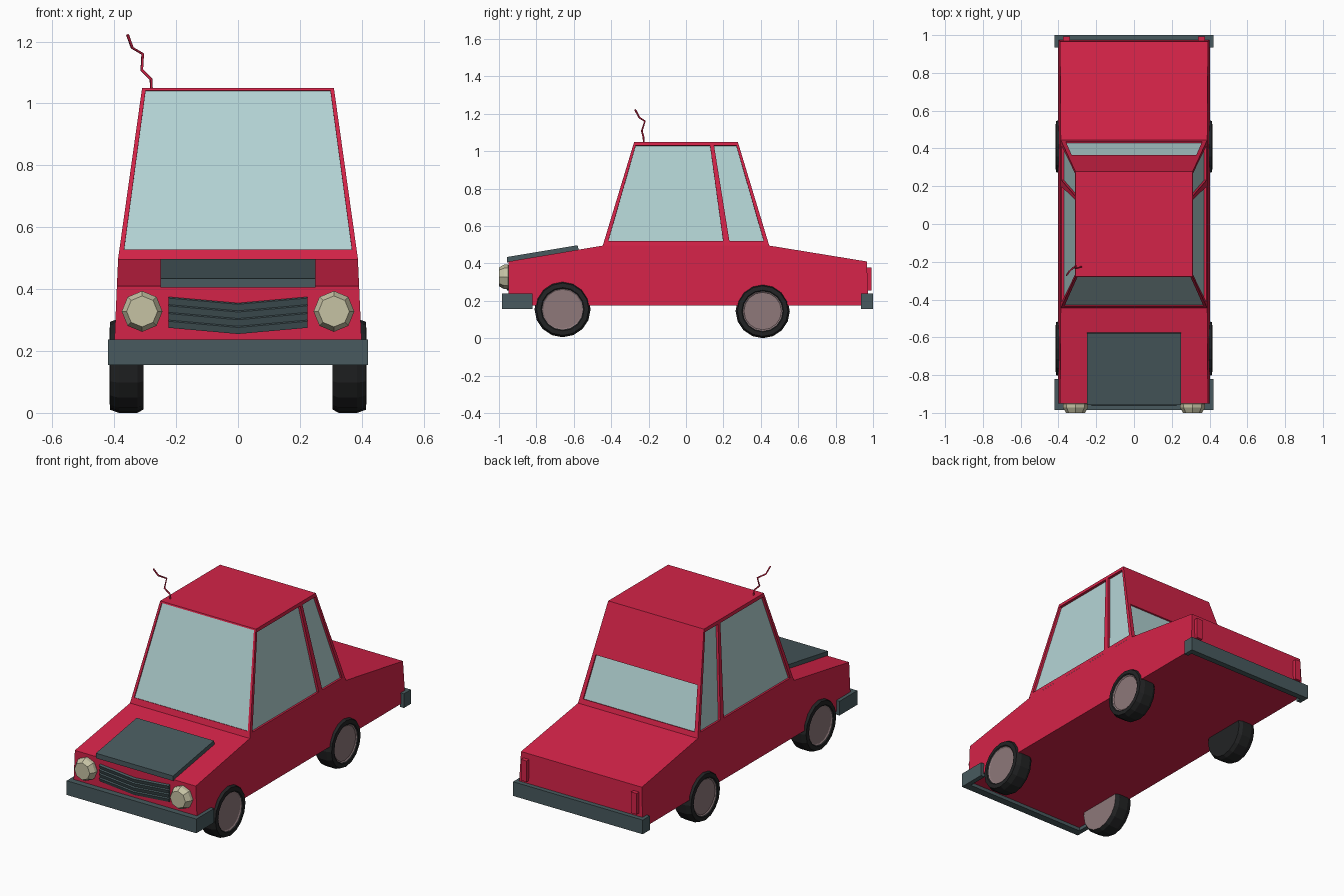
import bpy, bmesh, math
from mathutils import Vector, Matrix

if "Cube" in bpy.data.objects:
    bpy.data.objects.remove(bpy.data.objects["Cube"])


def material(name, r, g, b):
    lin = [((c / 255 + 0.055) / 1.055) ** 2.4 for c in (r, g, b)]
    m = bpy.data.materials.new(name)
    m.diffuse_color = (*lin, 1)
    m.use_nodes = True
    m.node_tree.nodes["Principled BSDF"].inputs["Base Color"].default_value = m.diffuse_color
    return m


RED = material("red paint", 212, 35, 72)
GREY = material("slate grey", 72, 90, 94)
GLASS = material("pale glass", 180, 212, 213)
BLACK = material("tyre black", 34, 35, 36)
HUB = material("dusty hub", 142, 120, 122)
LAMP = material("cream lamp", 198, 194, 164)


def finish(name, bm, mats, loc=(0, 0, 0)):
    me = bpy.data.meshes.new(name)
    bm.to_mesh(me)
    bm.free()
    for m in mats:
        me.materials.append(m)
    ob = bpy.data.objects.new(name, me)
    ob.location = loc
    bpy.context.collection.objects.link(ob)
    return ob


def loft(name, sections, mat):
    """Join equal-sized point loops and cap both ends."""
    bm = bmesh.new()
    rows = [[bm.verts.new(p) for p in s] for s in sections]
    n = len(rows[0])
    for a, b in zip(rows, rows[1:]):
        for i in range(n):
            j = (i + 1) % n
            bm.faces.new((a[i], a[j], b[j], b[i]))
    bm.faces.new(rows[0])
    bm.faces.new(rows[-1])
    bmesh.ops.recalc_face_normals(bm, faces=bm.faces)
    return finish(name, bm, [mat])


def lathe(name, profile, seg_mats, mats, sides, rot, loc):
    """Spin (radius, height) points around z, then turn the axis."""
    bm = bmesh.new()
    rows = []
    for r, h in profile:
        if r == 0:
            rows.append([bm.verts.new((0, 0, h))] * sides)
        else:
            rows.append([bm.verts.new((r * math.cos(t), r * math.sin(t), h))
                         for t in (2 * math.pi * i / sides for i in range(sides))])
    for a, b, m in zip(rows, rows[1:], seg_mats):
        for i in range(sides):
            j = (i + 1) % sides
            ring = list(dict.fromkeys((a[i], a[j], b[j], b[i])))
            bm.faces.new(ring).material_index = m
    bmesh.ops.recalc_face_normals(bm, faces=bm.faces)
    bm.transform(rot)
    return finish(name, bm, mats, loc)


# Lower body: side profile, narrowing slightly upwards
profile = [(-0.95, 0.175), (-0.95, 0.41), (-0.445, 0.495),
           (0.445, 0.495), (0.967, 0.41), (0.975, 0.175)]
half = lambda z: 0.402 - (z - 0.175) * 0.045
loft("body", [[(s * half(z), y, z) for y, z in profile] for s in (-1, 1)], RED)

# Cabin: four sloping walls with recessed windows, plus roof
bm = bmesh.new()
bx, by, bz = 0.388, 0.445, 0.495
tx, ty, tz = 0.31, 0.277, 1.05


def wall(b0, b1, t1, t0, us, vs, glass, depth):
    b0, b1, t1, t0 = map(Vector, (b0, b1, t1, t0))
    grid = [[bm.verts.new(b0.lerp(b1, u).lerp(t0.lerp(t1, u), v)) for u in us] for v in vs]
    panes = []
    for j in range(len(vs) - 1):
        for i in range(len(us) - 1):
            f = bm.faces.new((grid[j][i], grid[j][i + 1], grid[j + 1][i + 1], grid[j + 1][i]))
            if (i, j) in glass:
                f.material_index = 1
                panes.append(f)
    bm.normal_update()
    rim = bmesh.ops.inset_individual(bm, faces=panes, thickness=0, depth=-depth)
    for f in rim["faces"]:
        if f not in panes:
            f.material_index = 0


B = {(sx, sy): (sx * bx, sy * by, bz) for sx in (-1, 1) for sy in (-1, 1)}
T = {(sx, sy): (sx * tx, sy * ty, tz) for sx in (-1, 1) for sy in (-1, 1)}
su, sv = [0, 0.025, 0.727, 0.765, 0.975, 1], [0, 0.045, 0.965, 1]
wall(B[1, -1], B[1, 1], T[1, 1], T[1, -1], su, sv, {(1, 1), (3, 1)}, 0.014)
su_left = [1 - u for u in reversed(su)]
wall(B[-1, 1], B[-1, -1], T[-1, -1], T[-1, 1], su_left, sv, {(1, 1), (3, 1)}, 0.014)
wall(B[-1, -1], B[1, -1], T[1, -1], T[-1, -1], [0, 0.02, 0.98, 1],
     [0, 0.06, 0.985, 1], {(1, 1)}, 0.006)
wall(B[1, 1], B[-1, 1], T[-1, 1], T[1, 1], [0, 0.03, 0.97, 1],
     [0, 0.05, 0.48, 1], {(1, 1)}, 0.008)
bm.faces.new([bm.verts.new(T[k]) for k in ((-1, -1), (1, -1), (1, 1), (-1, 1))])
bmesh.ops.remove_doubles(bm, verts=bm.verts, dist=0.0005)
finish("cabin", bm, [RED, GLASS])

# Hood scoop plate lying on the sloped hood
scoop = [(-0.957, 0.405), (-0.957, 0.434), (-0.58, 0.497), (-0.573, 0.47)]
loft("hood_scoop", [[(x, y, z) for y, z in scoop] for x in (-0.25, 0.25)], GREY)


# Bumpers that wrap round the corners
def bumper(name, y_out, y_in, y_end):
    w, i = 0.42, 0.393
    outline = [(-w, y_end), (-w, y_out), (w, y_out), (w, y_end),
               (i, y_end), (i, y_in), (-i, y_in), (-i, y_end)]
    loft(name, [[(x, y, z) for x, y in outline] for z in (0.155, 0.238)], GREY)


bumper("front_bumper", -0.985, -0.94, -0.82)
bumper("rear_bumper", 1.0, 0.965, 0.935)

# Grille: four chevron louvres
for k in range(4):
    z = 0.275 + 0.025 * k
    cut = [(-0.94, z), (-0.956, z), (-0.964, z + 0.021), (-0.956, z + 0.025), (-0.94, z + 0.025)]
    loft(f"grille_slat_{k + 1}",
         [[(x, y, h - d) for y, h in cut] for x, d in ((-0.225, 0), (0, 0.02), (0.225, 0))], GREY)

for side, s in (("left", -1), ("right", 1)):
    # Octagonal headlights
    lathe(f"{side}_headlight", [(0, 0), (0.056, 0), (0.066, 0.012), (0.066, 0.032), (0.05, 0.06), (0, 0.06)],
          [0] * 5, [LAMP], 8, Matrix.Rotation(math.pi / 2, 4, 'X'), (s * 0.31, -0.94, 0.328))
    # Tail lights
    loft(f"{side}_tail_light",
         [[(s * x, y, z) for x, y in ((0.338, 0.96), (0.338, 0.992), (0.375, 0.992), (0.375, 0.96))]
          for z in (0.255, 0.378)], RED)
    # Wheels: tyre with recessed hub
    turn = Matrix.Rotation(s * math.pi / 2, 4, 'Y')
    for end, y, z, r, inner in (("front", -0.66, 0.155, 0.15, 1), ("rear", 0.41, 0.145, 0.145, 0)):
        prof = [(0, 0), (r * 0.92, 0), (r, 0.02), (r, 0.08), (r * 0.93, 0.108), (r * 0.77, 0.11),
                (r * 0.73, 0.104), (r * 0.69, 0.1), (0, 0.1)]
        lathe(f"{end}_{side}_wheel", prof, [inner, 0, 0, 0, 0, 0, 1, 1],
              [BLACK, HUB], 16, turn, (s * 0.305, y, z))

# Crooked antenna
cu = bpy.data.curves.new("antenna", 'CURVE')
cu.dimensions = '3D'
cu.bevel_depth = 0.005
cu.bevel_resolution = 0
cu.use_fill_caps = True
path = [(-0.28, -0.225, 1.045), (-0.281, -0.228, 1.078), (-0.311, -0.236, 1.108),
        (-0.308, -0.22, 1.16), (-0.342, -0.25, 1.18), (-0.357, -0.272, 1.222)]
sp = cu.splines.new('POLY')
sp.points.add(len(path) - 1)
for p, c in zip(sp.points, path):
    p.co = (*c, 1)
cu.materials.append(RED)
bpy.context.collection.objects.link(bpy.data.objects.new("antenna", cu))
